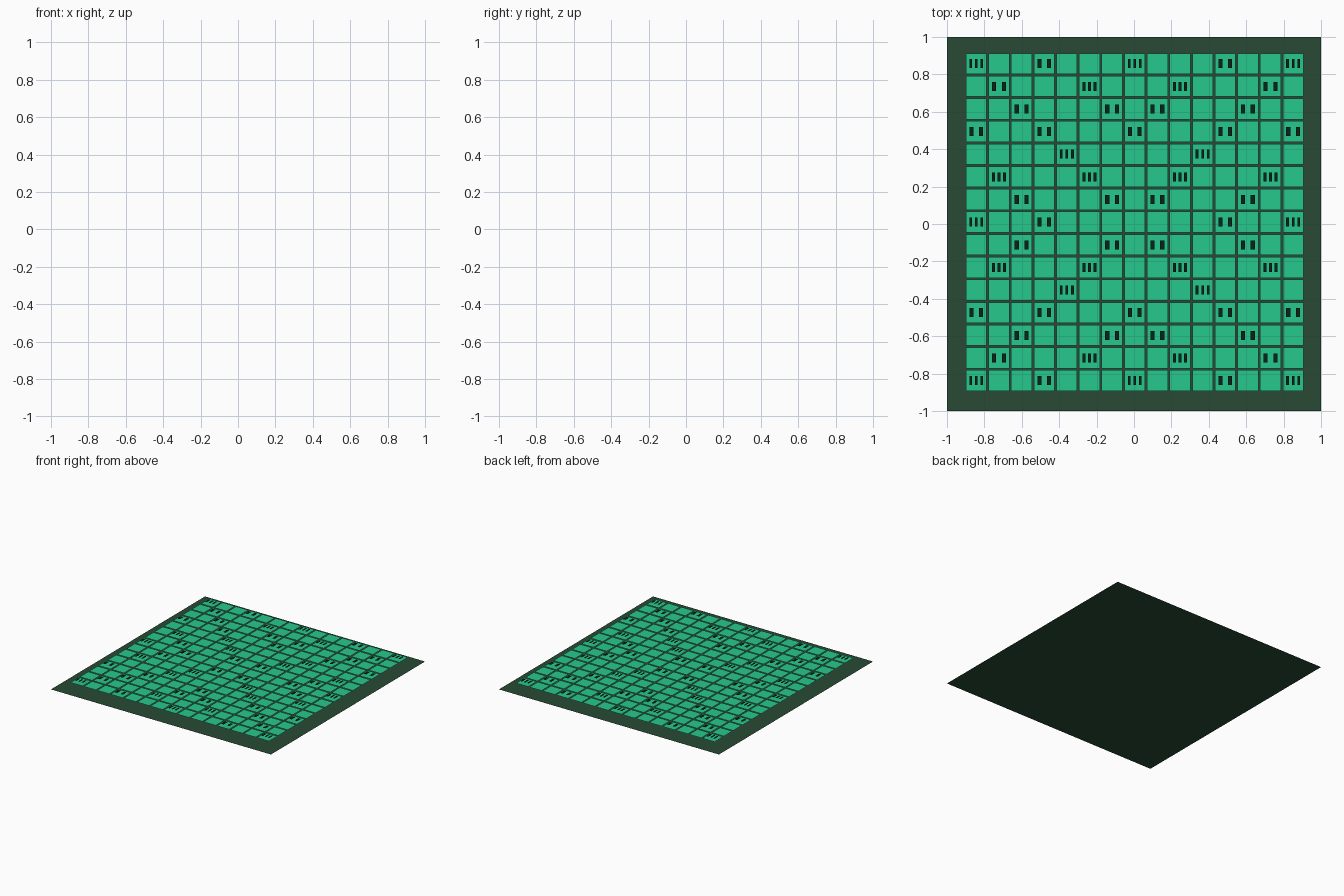
import bpy
import bmesh

if "Cube" in bpy.data.objects:
    bpy.data.objects.remove(bpy.data.objects["Cube"])

PITCH = 0.121        # distance between tile centres
TILE = 0.111         # tile side
CX, CY = 0.004, 0.010  # centre of the playing field
TILE_Z, MARK_Z = 0.043, 0.053

# Upper half plus middle row; the lower half mirrors it (number = multiplier)
HALF = [
    "3..2...3...2..3",
    ".2...3...3...2.",
    "..2...2.2...2..",
    "2..2...2...2..2",
    "....3.....3....",
    ".3...3...3...3.",
    "..2...2.2...2..",
    "3..2.......2..3",
]
ROWS = HALF + HALF[-2::-1]


def material(name, rgb):
    m = bpy.data.materials.new(name)
    m.diffuse_color = (*rgb, 1)
    m.use_nodes = True
    m.node_tree.nodes["Principled BSDF"].inputs["Base Color"].default_value = m.diffuse_color
    return m


def flat_rects(name, rects, z, mat):
    """One object of flat rectangles given as (x, y, width, depth)."""
    bm = bmesh.new()
    for x, y, w, d in rects:
        bm.faces.new([bm.verts.new((x + sx * w / 2, y + sy * d / 2, z))
                      for sx, sy in ((-1, -1), (1, -1), (1, 1), (-1, 1))])
    mesh = bpy.data.meshes.new(name)
    bm.to_mesh(mesh)
    bm.free()
    mesh.materials.append(mat)
    obj = bpy.data.objects.new(name, mesh)
    bpy.context.collection.objects.link(obj)
    return obj


def cell_centre(row, col):
    return CX + (col - 7) * PITCH, CY + (7 - row) * PITCH


# Base sheet
flat_rects("board_base", [(0, 0, 2, 2)], 0.0,
           material("board_green", (0.021, 0.068, 0.033)))

# 15 x 15 grid of square tiles floating just above the base
tiles = [(*cell_centre(r, c), TILE, TILE) for r in range(15) for c in range(15)]
flat_rects("tiles", tiles, TILE_Z, material("tile_green", (0.02, 0.584, 0.266)))

# Bonus marks: plain bars, two or three per marked tile, instead of lettering
bars = []
for r, row in enumerate(ROWS):
    for c, ch in enumerate(row):
        if ch == ".":
            continue
        n = int(ch)
        x, y = cell_centre(r, c)
        width = 0.044 / n
        step = (0.074 - width) / (n - 1)
        for i in range(n):
            bars.append((x + (i - (n - 1) / 2) * step, y, width, 0.048))
flat_rects("bonus_marks", bars, MARK_Z, material("mark_dark", (0.002, 0.017, 0.01)))
